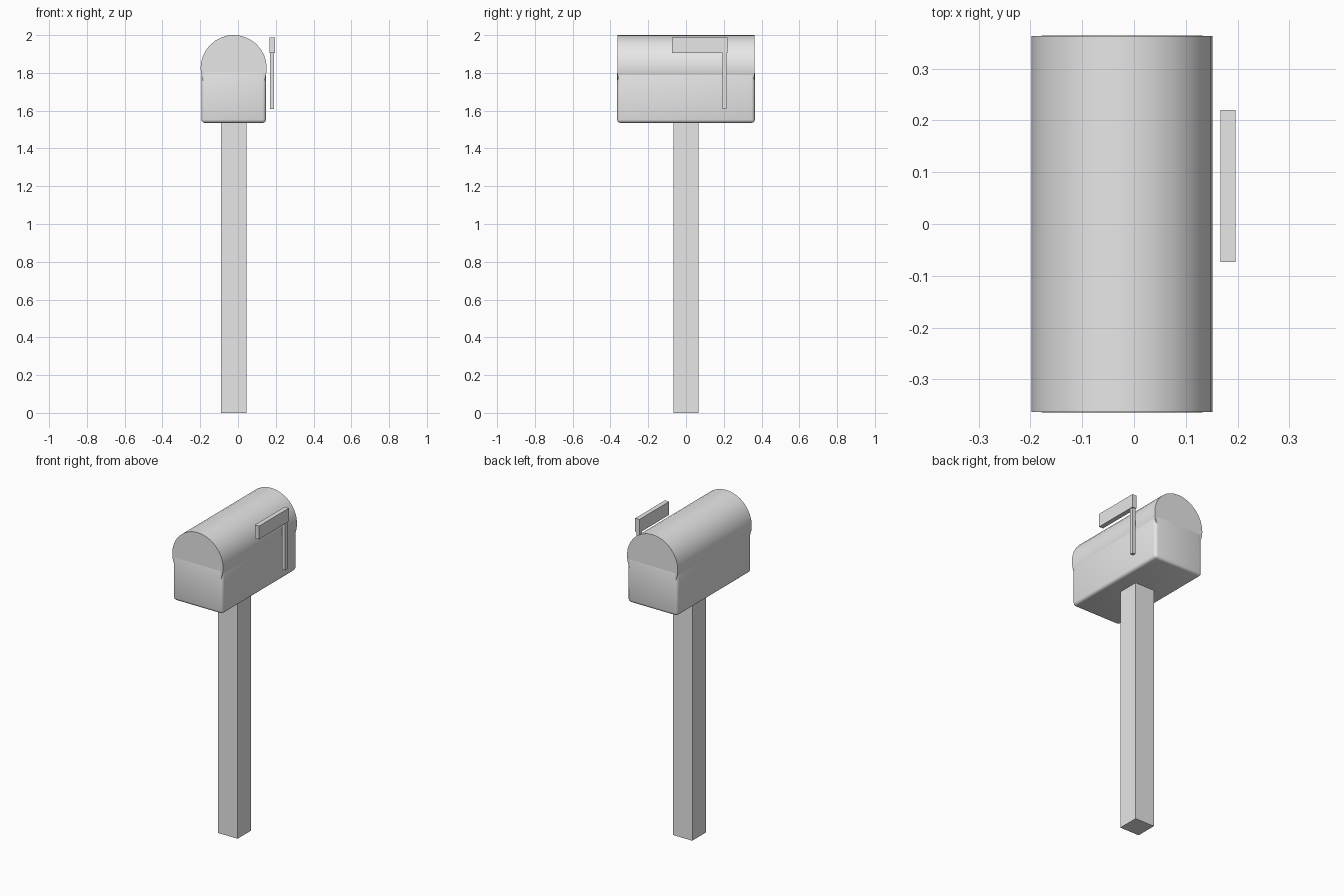
import bpy
import math

if "Cube" in bpy.data.objects:
    bpy.data.objects.remove(bpy.data.objects["Cube"])

grey = bpy.data.materials.new("light grey")
grey.diffuse_color = (0.8, 0.8, 0.8, 1)
grey.use_nodes = True
grey.node_tree.nodes["Principled BSDF"].inputs["Base Color"].default_value = grey.diffuse_color


def box(name, lo, hi, bevel=0):
    """Box between two corners, optionally with rounded smooth edges."""
    bpy.ops.mesh.primitive_cube_add(
        size=1, location=[(a + b) / 2 for a, b in zip(lo, hi)])
    ob = bpy.context.object
    ob.name = name
    ob.scale = [b - a for a, b in zip(lo, hi)]
    bpy.ops.object.transform_apply(location=False, rotation=False, scale=True)
    ob.data.materials.append(grey)
    if bevel:
        mod = ob.modifiers.new("rounding", 'BEVEL')
        mod.width = bevel
        mod.segments = 3
        bpy.ops.object.modifier_apply(modifier=mod.name)
        bpy.ops.object.shade_smooth()
    return ob


CX = -0.023  # centre of post and mailbox

# Post
box("post", (CX - 0.067, -0.067, 0), (CX + 0.067, 0.067, 1.56))

# Lower half of the mailbox, with rounded edges
box("mailbox_base", (CX - 0.171, -0.3645, 1.535), (CX + 0.171, 0.3645, 1.815), 0.018)

# Rounded top: a cylinder lying along y, sunk into the base
bpy.ops.mesh.primitive_cylinder_add(
    vertices=32, radius=0.175, depth=0.727, location=(CX, 0, 1.825),
    rotation=(math.pi / 2, 0, 0))
top = bpy.context.object
top.name = "mailbox_top"
top.data.materials.append(grey)
bpy.ops.object.shade_smooth_by_angle(angle=math.radians(30))

# Signal flag and its stem on the right side
box("flag", (0.167, -0.073, 1.905), (0.196, 0.22, 1.988))
box("flag_stem", (0.169, 0.193, 1.61), (0.190, 0.215, 1.91))
